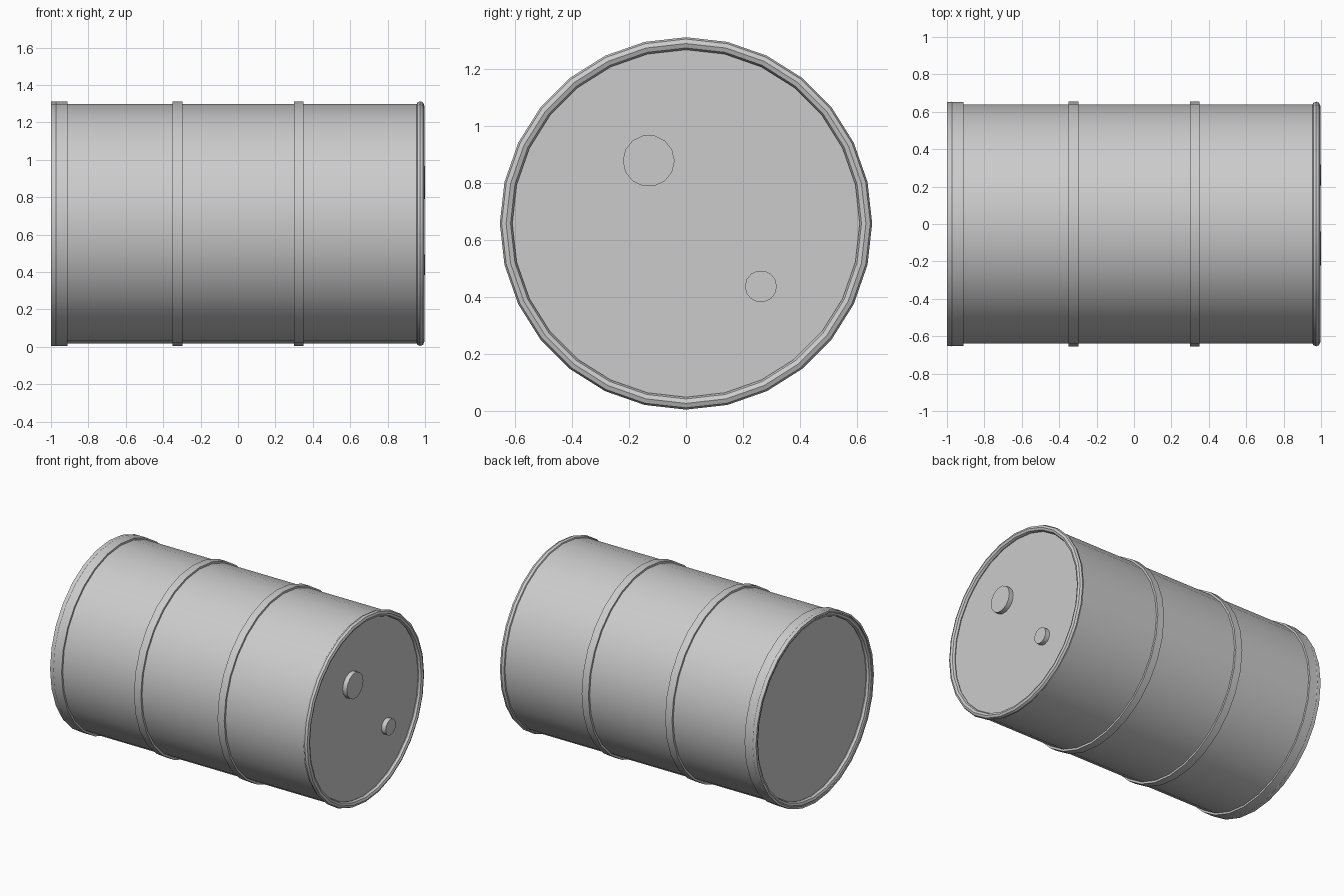
import bpy, bmesh
from math import cos, sin, pi, radians

if "Cube" in bpy.data.objects:
    bpy.data.objects.remove(bpy.data.objects["Cube"])

CZ = 0.659     # height of the drum axis
SIDES = 28     # facets around the drum


def lathe(name, profile, closed=False, cap=False, sides=SIDES, y=0.0, z=CZ):
    """Spin (x, radius) points around an axis parallel to x."""
    bm = bmesh.new()
    rings = []
    for px, r in profile:
        rings.append([bm.verts.new((px, y + r * sin(2 * pi * i / sides + pi / 2),
                                    z + r * cos(2 * pi * i / sides + pi / 2)))
                      for i in range(sides)])
    pairs = list(zip(rings, rings[1:]))
    if closed:
        pairs.append((rings[-1], rings[0]))
    for a, b in pairs:
        for i in range(sides):
            j = (i + 1) % sides
            bm.faces.new((a[i], a[j], b[j], b[i]))
    if cap:
        bm.faces.new(rings[0])
        bm.faces.new(rings[-1])
    bmesh.ops.recalc_face_normals(bm, faces=bm.faces)
    mesh = bpy.data.meshes.new(name)
    bm.to_mesh(mesh)
    bm.free()
    ob = bpy.data.objects.new(name, mesh)
    bpy.context.collection.objects.link(ob)
    bpy.ops.object.select_all(action='DESELECT')
    ob.select_set(True)
    bpy.context.view_layer.objects.active = ob
    bpy.ops.object.shade_smooth_by_angle(angle=radians(35))
    return ob


def band(name, x0, x1, inner, outer):
    return lathe(name, [(x0, inner), (x0, outer), (x1, outer), (x1, inner)], closed=True)


# main drum with flat ends
lathe("drum_body", [(-0.967, 0.64), (0.967, 0.64)], cap=True)

# rolled rims at both ends
for name, cx in (("rim_left", -0.974), ("rim_right", 0.974)):
    lathe(name, [(cx + 0.022 * sin(2 * pi * k / 8), 0.632 + 0.022 * cos(2 * pi * k / 8))
                 for k in range(8)], closed=True)

# rolling hoops and the wider closing band
band("hoop_left", -0.349, -0.296, 0.63, 0.654)
band("hoop_right", 0.299, 0.351, 0.63, 0.654)
band("closing_band", -1.0, -0.911, 0.639, 0.653)

# filler plugs on the right end
lathe("large_plug", [(0.95, 0.091), (1.0, 0.091)], cap=True, sides=14, y=-0.131, z=0.879)
lathe("small_plug", [(0.95, 0.056), (1.0, 0.056)], cap=True, sides=14, y=0.263, z=0.438)
